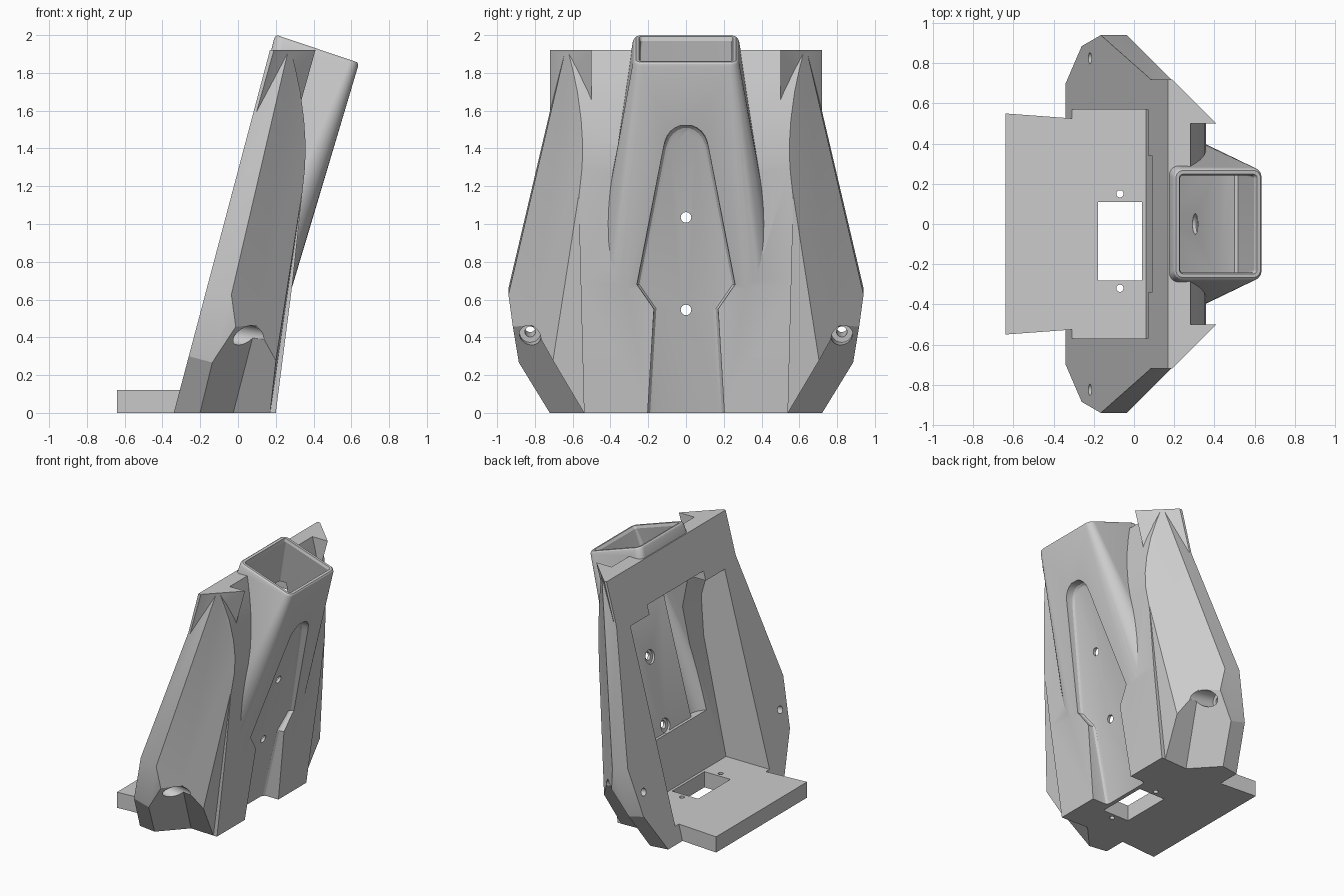
import bpy, bmesh, math
from mathutils import Vector as V

if "Cube" in bpy.data.objects:
    bpy.data.objects.remove(bpy.data.objects["Cube"], do_unlink=True)

grey = bpy.data.materials.new("plain grey")
grey.use_nodes = True
colour = (0.6, 0.6, 0.6, 1)
grey.diffuse_color = colour
grey.node_tree.nodes["Principled BSDF"].inputs["Base Color"].default_value = colour


def finish(bm, name):
    bmesh.ops.recalc_face_normals(bm, faces=bm.faces)
    mesh = bpy.data.meshes.new(name)
    bm.to_mesh(mesh)
    bm.free()
    mesh.materials.append(grey)
    ob = bpy.data.objects.new(name, mesh)
    bpy.context.collection.objects.link(ob)
    return ob


def convex(name, keep, planes):
    """Large block trimmed by planes through three points, keeping one side."""
    bm = bmesh.new()
    bmesh.ops.create_cube(bm, size=6)
    for p, q, r in planes:
        p, q, r = V(p), V(q), V(r)
        n = (q - p).cross(r - p).normalized()
        if n.dot(V(keep) - p) > 0:
            n = -n
        bmesh.ops.bisect_plane(bm, geom=bm.verts[:] + bm.edges[:] + bm.faces[:], dist=1e-5,
                               plane_co=p, plane_no=n, clear_outer=True)
        bmesh.ops.holes_fill(bm, edges=[e for e in bm.edges if e.is_boundary], sides=0)
    return finish(bm, name)


def loft(name, rings):
    """Closed solid through rings with equal point counts."""
    bm = bmesh.new()
    rows = [[bm.verts.new(p) for p in ring] for ring in rings]
    for a, b in zip(rows, rows[1:]):
        for i in range(len(a)):
            j = (i + 1) % len(a)
            bm.faces.new((a[i], a[j], b[j], b[i]))
    bm.faces.new(rows[0])
    bm.faces.new(rows[-1])
    return finish(bm, name)


def slab(name, profile, width):
    """Side profile extruded evenly to both sides of the middle."""
    return loft(name, [[V((x, y, z)) for x, z in profile] for y in (-width, width)])


def rod(name, p, q, radius):
    p, q = V(p), V(q)
    axis = (q - p).normalized()
    side = axis.cross(V((0, 1, 0))).normalized()
    up = axis.cross(side)
    steps = [i * math.tau / 24 for i in range(24)]
    return loft(name, [[c + radius * (side * math.cos(a) + up * math.sin(a)) for a in steps]
                       for c in (p, q)])


def combine(target, tool, operation):
    mod = target.modifiers.new("combine", 'BOOLEAN')
    mod.operation, mod.solver, mod.object = operation, 'EXACT', tool
    bpy.context.view_layer.objects.active = target
    bpy.ops.object.modifier_apply(modifier=mod.name)
    bpy.data.objects.remove(tool, do_unlink=True)


def back_x(z):
    return -0.34 + 0.265 * z


def level(z):
    return ((0, 0, z), (1, 0, z), (0, 1, z))


back = ((back_x(0), 0, 0), (back_x(1), 0, 1), (back_x(0), 1, 0))
normal = V((0.966, 0, -0.256))

# Faceted outer body: leaning back, arched front, chamfered sides
front = [(0.2, 0), (0.29, 0.7), (0.355, 1.3), (0.358, 1.42), (0.35, 1.55), (0.33, 1.7),
         (0.305, 1.82), (0.28, 1.92)]
planes = [level(0), level(1.92), back]
planes += [((a[0], 0, a[1]), (b[0], 0, b[1]), (a[0], 1, a[1])) for a, b in zip(front, front[1:])]
outline = [(0.70, 0), (0.885, 0.3), (0.94, 0.66), (0.64, 1.94)]
for s in (1, -1):
    edge = [V((back_x(z), s * y, z)) for y, z in outline]
    planes += [(a, b, a + normal) for a, b in zip(edge, edge[1:])]
    planes.append(((0, s * 0.905, 0), (0.905, 0, 0), (0, s * 0.905, 1)))
shell = convex("shell", (0, 0, 0.8), planes)

# Top ears
for s in (1, -1):
    ear = convex("ear", (0.18, s * 0.66, 1.85), [
        level(1.92), level(1.5), back,
        ((0, s * 0.72, 0), (1, s * 0.72, 0), (0, s * 0.72, 1)),
        ((0, s * 0.5, 0), (1, s * 0.5, 0), (0, s * 0.5, 1)),
        ((0.19, s * 0.72, 1.92), (0.27, s * 0.64, 1.92), (0.1, s * 0.72, 1.6))])
    combine(shell, ear, 'UNION')

# Long sunken facets beside the front rails
for s in (1, -1):
    facet = convex("facet", (0.5, s * 0.8, 0.3), [
        ((0.353, s * 0.56, 1.26), (0.2, s * 0.7, 0.27), (0.17, s * 0.54, 0)),
        ((0.35, s * 0.572, 1.26), (0.2, s * 0.54, 0), (0.5, s * 0.54, 0))])
    combine(shell, facet, 'DIFFERENCE')


# Flared square tube
def section(t, inset):
    a = V((-0.19, 0, 0.5)).lerp(V((0.197, 0, 2.003)), t)
    b = V((0.237, 0, 0.5)).lerp(V((0.641, 0, 1.853)), t)
    length = (b - a).length
    width = 0.53 + (0.278 - 0.53) * t
    ring = []
    for su, sy, start in ((1, 1, 0), (-1, 1, 90), (-1, -1, 180), (1, -1, 270)):
        r = 0.05 if su < 0 else 0.2 - 0.15 * t
        r = max(r - inset, 0.015)
        cu = (length - inset - r) if su > 0 else inset + r
        cy = sy * (width - inset - r)
        for i in range(9):
            ang = math.radians(start + i * 11.25)
            p = a.lerp(b, (cu + r * math.cos(ang)) / length)
            ring.append(p + V((0, cy + r * math.sin(ang), 0)))
    return ring


combine(shell, loft("tube", [section(0, 0), section(0.985, 0), section(0.995, 0.004),
                             section(1, 0.012)]), 'UNION')


# Front channel outline, tapering up to a round end
def channel_ring(inset, depth):
    half = [(0.215, -0.2), (0.17, 0.55), (0.26, 0.68), (0.12, 1.4)]
    half += [(0.115 * math.cos(a), 1.41 + 0.115 * math.sin(a))
             for a in [math.radians(d) for d in range(15, 90, 15)]]
    half = [(y - inset, z - (inset if z > 1.4 else 0)) for y, z in half]
    return [V((depth + 0.265 * z, y, z)) for y, z in half + [(-y, z) for y, z in reversed(half)]]


# Inner cavity, joined with the tube bore and kept off the channel wall
hollow = [(-0.8, 0.12), (0.06, 0.12), (0.25, 1.0), (0.27, 1.3), (0.2, 1.55), (-0.8, 1.55)]
cavity = slab("cavity", hollow, 0.57)
combine(cavity, loft("bore", [section(0, 0.04), section(0.985, 0.04), section(1.0, 0.03),
                              section(1.03, 0.03)]), 'UNION')
combine(cavity, slab("slot", [(-0.8, 1.3), (0.2, 1.3), (0.2, 1.62), (-0.8, 1.62)], 0.34), 'UNION')
wall = [(-0.023, -0.2), (0.42, 1.47), (0.5, 1.58), (2, 1.58), (2, -0.2)]
combine(cavity, slab("channel_wall", wall, 0.295), 'DIFFERENCE')
combine(shell, cavity, 'DIFFERENCE')
combine(shell, loft("channel", [channel_ring(0.03, 0.07), channel_ring(0.013, 0.075),
                                channel_ring(0.003, 0.087), channel_ring(0, 0.105),
                                channel_ring(0, 2)]), 'DIFFERENCE')

# Lower corner notches and screw holes
screw_axis = V((0.985, 0, -0.17))
for s in (1, -1):
    notch = convex("notch", (0.1, s * 0.9, 0), [
        ((-0.2, s * 0.72, 0), (-0.13, s * 0.89, 0.28), (0, s * 0.89, 0.44)),
        ((0.2, s * 0.7, 0.27), (0.17, s * 0.54, 0), (0.11, s * 0.79, 0.43))])
    combine(shell, notch, 'DIFFERENCE')
    p = V((-0.22, s * 0.825, 0.455))
    combine(shell, rod("screw_hole", p - screw_axis * 0.2, p + screw_axis * 0.5, 0.028), 'DIFFERENCE')
    combine(shell, rod("counterbore", p + screw_axis * 0.15, p + screw_axis * 0.6, 0.057), 'DIFFERENCE')

# Two holes through the channel wall, countersunk inside
for z in (1.035, 0.545):
    x = 0.03 + 0.265 * z
    combine(shell, rod("wall_hole", (x - 0.1, 0, z), (x + 0.12, 0, z), 0.028), 'DIFFERENCE')
    p = V((x, 0, z))
    combine(shell, rod("countersink", p - normal * 0.05, p + normal * 0.018, 0.052), 'DIFFERENCE')

# Tray with a window and two pin holes
plan = [(-0.64, -0.55), (-0.3, -0.525), (0.0, -0.525), (0.0, 0.525), (-0.3, 0.525), (-0.64, 0.55)]
combine(shell, loft("tray", [[V((x, y, z)) for x, y in plan] for z in (0, 0.12)]), 'UNION')
window = [(-0.18, -0.28), (0.04, -0.28), (0.04, 0.11), (-0.18, 0.11)]
combine(shell, loft("window", [[V((x, y, z)) for x, y in window] for z in (-0.2, 0.16)]), 'DIFFERENCE')
for y in (0.15, -0.32):
    combine(shell, rod("pin_hole", (-0.07, y, -0.2), (-0.07, y, 0.2), 0.018), 'DIFFERENCE')

# Smooth the curved parts, keep the edges crisp
shell.name = "bracket_housing"
bpy.ops.object.select_all(action='DESELECT')
shell.select_set(True)
bpy.context.view_layer.objects.active = shell
bpy.ops.object.shade_smooth_by_angle(angle=math.radians(22))
